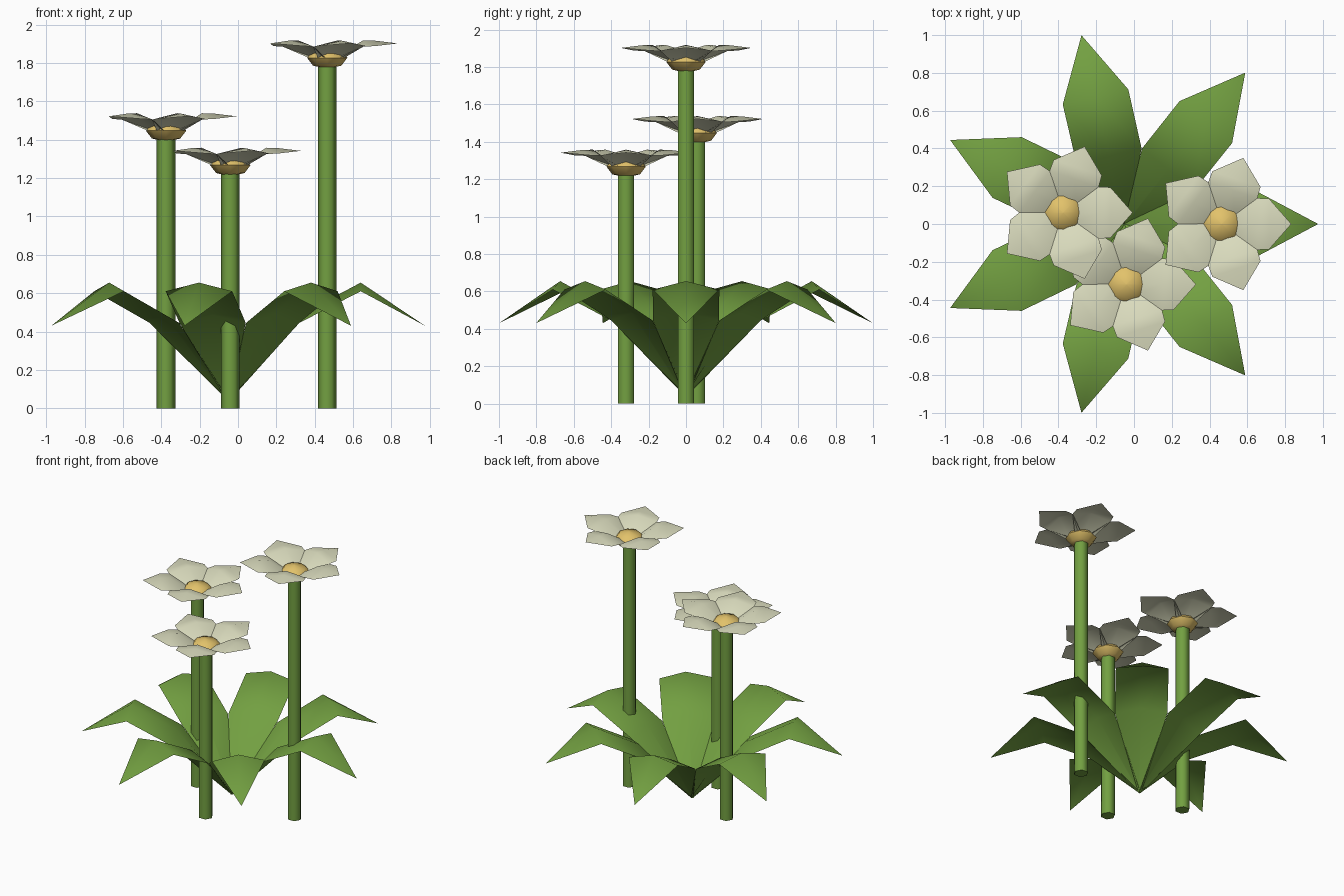
import bpy, math
from mathutils import Matrix

if "Cube" in bpy.data.objects:
    bpy.data.objects.remove(bpy.data.objects["Cube"])


def material(name, rgb):
    m = bpy.data.materials.new(name)
    m.diffuse_color = (*rgb, 1)
    m.use_nodes = True
    m.node_tree.nodes["Principled BSDF"].inputs["Base Color"].default_value = m.diffuse_color
    return m


GREEN = material("leaf_green", (0.17, 0.35, 0.053))
CREAM = material("petal_cream", (0.70, 0.71, 0.51))
YELLOW = material("centre_yellow", (0.76, 0.54, 0.145))


def make_object(name, verts, faces, mat, angle):
    me = bpy.data.meshes.new(name)
    me.from_pydata(verts, [], faces)
    me.materials.append(mat)
    ob = bpy.data.objects.new(name, me)
    bpy.context.collection.objects.link(ob)
    bpy.ops.object.select_all(action='DESELECT')
    ob.select_set(True)
    bpy.context.view_layer.objects.active = ob
    bpy.ops.object.shade_smooth_by_angle(angle=math.radians(angle))
    return ob


def blade(rows, tip):
    """Ridged blade along +x. Rows: (along, half width, middle z, edge z)."""
    verts, faces = [], []
    for r, w, zm, ze in rows:
        verts += [(r, -w, ze), (r, 0, zm), (r, w, ze)]
    for i in range(len(rows) - 1):
        for k in (0, 1):
            a = i * 3 + k
            faces.append((a, a + 3, a + 4, a + 1))
    t, e = len(verts), 3 * (len(rows) - 1)
    verts.append((tip[0], 0, tip[1]))
    faces += [(e, t, e + 1), (e + 1, t, e + 2)]
    return verts, faces


def lathe(profile, sides):
    """Closed turned solid from (radius, z) rings."""
    verts, faces = [], []
    for r, z in profile:
        for i in range(sides):
            a = math.tau * i / sides
            verts.append((r * math.cos(a), r * math.sin(a), z))
    for j in range(len(profile) - 1):
        for i in range(sides):
            k = (i + 1) % sides
            faces.append((j * sides + i, j * sides + k,
                          (j + 1) * sides + k, (j + 1) * sides + i))
    faces.append(tuple(reversed(range(sides))))
    n = (len(profile) - 1) * sides
    faces.append(tuple(range(n, n + sides)))
    return verts, faces


# Rosette of seven bent leaves
leaf = blade([(0.0, 0.008, 0.05, 0.04), (0.37, 0.177, 0.485, 0.445),
              (0.69, 0.178, 0.655, 0.61)], (1.025, 0.43))
for i in range(7):
    ob = make_object(f"leaf_{i + 1}", *leaf, GREEN, 180)
    ob.matrix_world = (Matrix.Translation((-0.05, 0, 0))
                       @ Matrix.Rotation(math.tau * i / 7, 4, 'Z'))

# Three flowers: six-sided stem, domed centre, five petals
petal = blade([(0.04, 0.06, 0.045, 0.035), (0.187, 0.137, 0.138, 0.105),
               (0.25, 0.134, 0.136, 0.108)], (0.368, 0.122))
dome = [(0.004, -0.01), (0.074, 0.006), (0.105, 0.047), (0.074, 0.086), (0.003, 0.102)]
for n, (x, y, h) in enumerate([(0.465, 0, 1.78), (-0.375, 0.06, 1.40), (-0.04, -0.32, 1.22)], 1):
    stem = make_object(f"stem_{n}", *lathe([(0.049, 0), (0.049, h)], 6), GREEN, 65)
    stem.location = (x, y, 0)
    centre = make_object(f"flower_centre_{n}", *lathe(dome, 8), YELLOW, 60)
    centre.location = (x, y, h)
    for i in range(5):
        ob = make_object(f"petal_{n}_{i + 1}", *petal, CREAM, 180)
        ob.matrix_world = (Matrix.Translation((x, y, h))
                           @ Matrix.Rotation(math.tau * i / 5, 4, 'Z'))
